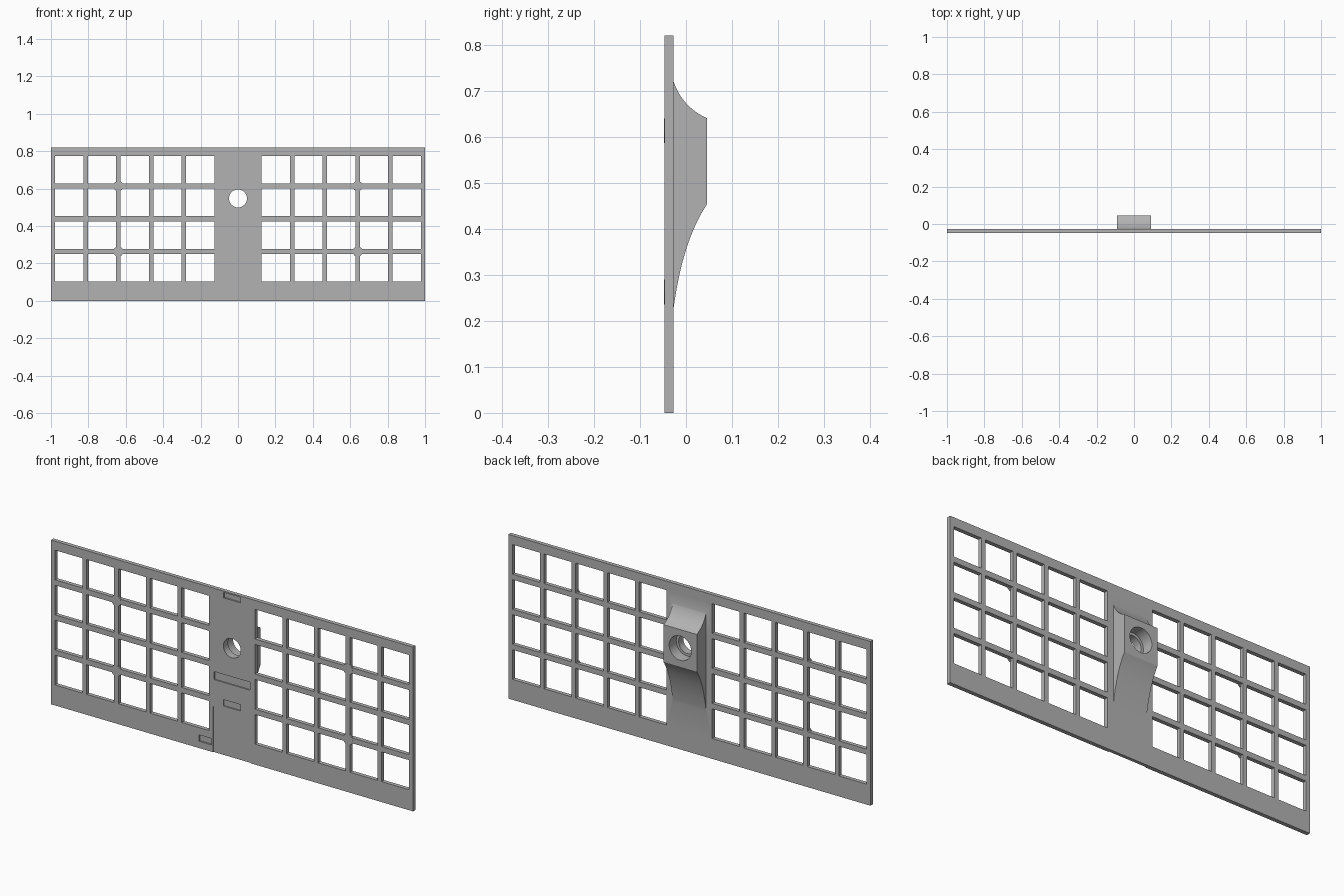
import bpy, bmesh, math
from mathutils import Vector

if "Cube" in bpy.data.objects:
    bpy.data.objects.remove(bpy.data.objects["Cube"])

FRONT, BACK, REAR = -0.047, -0.027, 0.046
HEIGHT = 0.82

grey = bpy.data.materials.new("plain grey")
grey.use_nodes = True
grey.diffuse_color = (0.45, 0.45, 0.45, 1)
grey.node_tree.nodes["Principled BSDF"].inputs["Base Color"].default_value = grey.diffuse_color


def finish(bm, name):
    bmesh.ops.recalc_face_normals(bm, faces=bm.faces)
    mesh = bpy.data.meshes.new(name)
    bm.to_mesh(mesh)
    bm.free()
    mesh.materials.append(grey)
    obj = bpy.data.objects.new(name, mesh)
    bpy.context.collection.objects.link(obj)
    return obj


def extrude(bm, faces, vec):
    out = bmesh.ops.extrude_face_region(bm, geom=faces)
    moved = [g for g in out["geom"] if isinstance(g, bmesh.types.BMVert)]
    bmesh.ops.translate(bm, verts=moved, vec=vec)


def prism(name, points, vec):
    bm = bmesh.new()
    face = bm.faces.new([bm.verts.new(p) for p in points])
    extrude(bm, [face], vec)
    return finish(bm, name)


def box(name, x0, x1, z0, z1, y0, y1):
    pts = [(x0, y0, z0), (x1, y0, z0), (x1, y0, z1), (x0, y0, z1)]
    return prism(name, pts, (0, y1 - y0, 0))


def disc(name, x, z, r, y0, y1, n=48):
    angles = [2 * math.pi * i / n for i in range(n)]
    pts = [(x + r * math.cos(a), y0, z + r * math.sin(a)) for a in angles]
    return prism(name, pts, (0, y1 - y0, 0))


def combine(target, tool, operation="DIFFERENCE"):
    mod = target.modifiers.new("cut", "BOOLEAN")
    mod.operation, mod.solver, mod.object = operation, "EXACT", tool
    bpy.context.view_layer.objects.active = target
    bpy.ops.object.modifier_apply(modifier=mod.name)
    bpy.data.objects.remove(tool)


def curve(a, b, c, n=16):
    a, b, c = Vector(a), Vector(b), Vector(c)
    return [a * (1 - t) ** 2 + b * 2 * t * (1 - t) + c * t * t
            for t in (i / n for i in range(n + 1))]


# Flat panel with a grid of square windows either side of a solid middle strip
side = [0.202 + 0.175 * i + s * 0.076 for i in range(5) for s in (-1, 1)]
xs = [-1] + [-x for x in reversed(side)] + side + [1]
zs = [0] + [0.176 + 0.175 * i + s * 0.074 for i in range(4) for s in (-1, 1)] + [HEIGHT]
bm = bmesh.new()
grid = [[bm.verts.new((x, FRONT, z)) for z in zs] for x in xs]
middle = len(xs) // 2 - 1
for i in range(len(xs) - 1):
    for j in range(len(zs) - 1):
        window_column = i != middle and (i % 2 == 1 if i < middle else i % 2 == 0 and i > middle)
        if i > middle:
            window_column = (i - middle) % 2 == 1
        if window_column and j % 2 == 1:
            continue
        bm.faces.new([grid[i][j], grid[i + 1][j], grid[i + 1][j + 1], grid[i][j + 1]])
extrude(bm, bm.faces[:], (0, BACK - FRONT, 0))
bmesh.ops.dissolve_limit(bm, angle_limit=0.01, verts=bm.verts[:], edges=bm.edges[:])
panel = finish(bm, "window_panel")

# Rear mount block with concave ramps above and below
ROOT = BACK - 0.01
profile = [(ROOT, 0.72)]
profile += [tuple(p) for p in curve((BACK, 0.72), (-0.008, 0.665), (REAR, 0.64))]
profile += [tuple(p) for p in curve((REAR, 0.454), (-0.007, 0.375), (BACK, 0.228))]
profile += [(ROOT, 0.228)]
block = prism("mount_block", [(-0.092, y, z) for y, z in profile], (0.184, 0, 0))
combine(panel, block, "UNION")

# Through hole with a wider bore at the rear
combine(panel, disc("hole_cutter", 0, 0.547, 0.048, -0.1, 0.1))
combine(panel, disc("bore_cutter", 0, 0.547, 0.061, -0.01, 0.1))

# Shallow recesses on the front: x range, z range, depth
recesses = [
    (-0.104, 0.104, -0.01, 0.228, 0.004),
    (-0.182, -0.113, 0.034, 0.066, 0.008),
    (-0.048, 0.048, 0.786, 0.813, 0.008),
    (-0.048, 0.048, 0.246, 0.278, 0.006),
    (-0.099, 0.099, 0.364, 0.404, 0.006),
]
for x0, x1, z0, z1, depth in recesses:
    combine(panel, box("recess_cutter", x0, x1, z0, z1, FRONT - 0.02, FRONT + depth))

# Small round pads on the grid crossings
pads = [disc("round_pad", sx * 0.64, z, 0.027, FRONT - 0.0005, FRONT + 0.007, 32)
        for sx in (-1, 1) for z in (0.263, 0.613)]

# Smooth the curved faces, keep the corners sharp
bpy.ops.object.select_all(action="DESELECT")
for obj in [panel] + pads:
    obj.select_set(True)
bpy.context.view_layer.objects.active = panel
bpy.ops.object.shade_smooth_by_angle(angle=math.radians(30))
